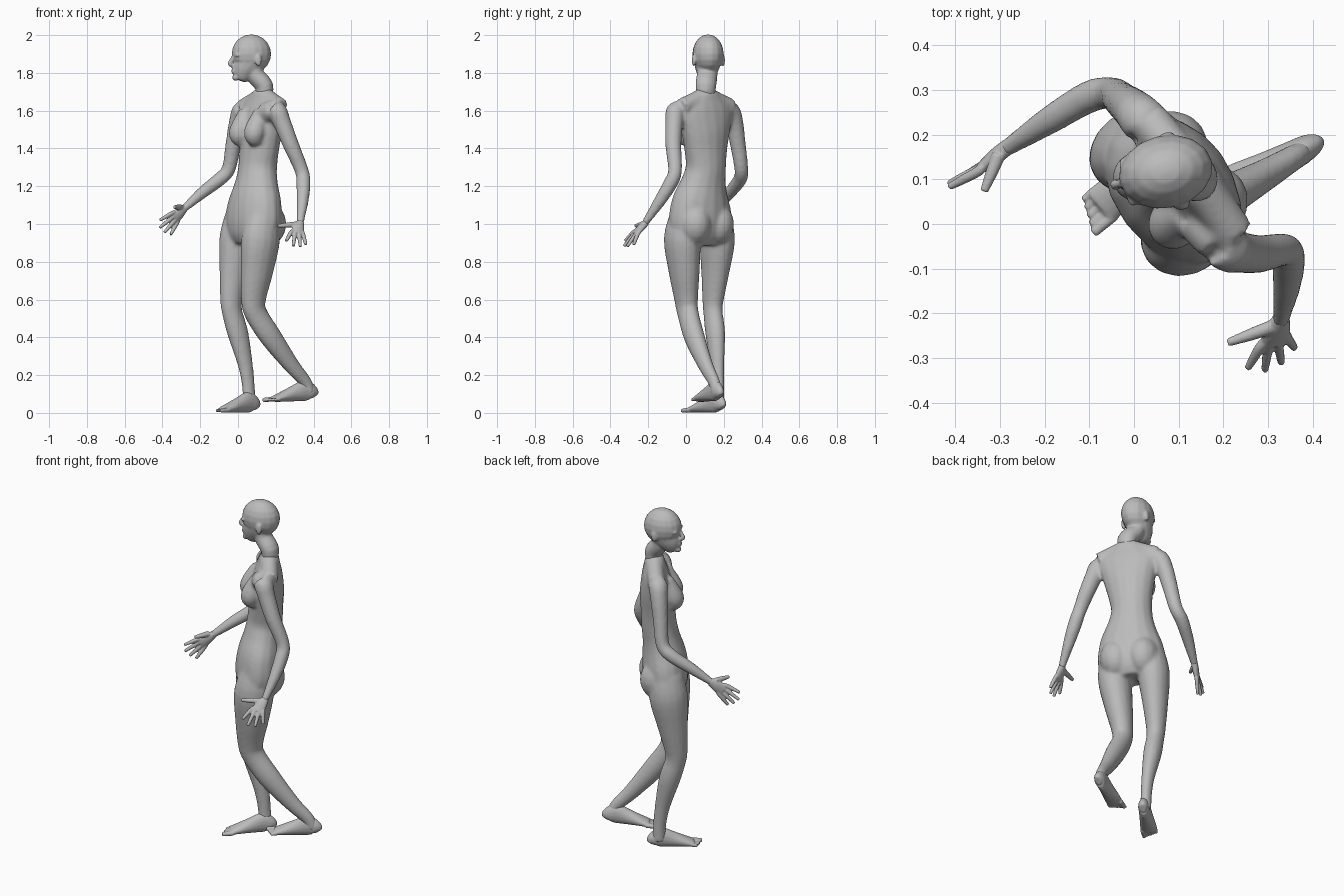
import bpy, bmesh, math
from mathutils import Vector, Matrix

cube = bpy.data.objects.get("Cube")
if cube:
    bpy.data.objects.remove(cube, do_unlink=True)

GREY = (0.5, 0.5, 0.5, 1)
skin = bpy.data.materials.new("grey skin")
skin.use_nodes = True
skin.diffuse_color = GREY
skin.node_tree.nodes["Principled BSDF"].inputs["Base Color"].default_value = GREY

UP = Vector((0, 0, 1))
FACING = Vector((-.8, -.6, 0)).normalized()
RIGHT = FACING.cross(UP)
GAZE = Vector((-.97, -.22, 0)).normalized()
HEAD_RIGHT = GAZE.cross(UP)
BOTH_SIDES = (RIGHT, -RIGHT)


def spline(before, start, end, after, t):
    """Catmull-Rom point between start and end."""
    return start + (end - before) * t / 2 + (before - start * 2.5 + end * 2 - after / 2) * t * t \
        + (start * 3 - before - end * 3 + after) * t ** 3 / 2


def loft(mesh, rows, side=RIGHT, depth=1.0, sides=16, steps=4):
    """Tube through (point, half width[, half depth]) rows; depth scales width by default."""
    knots = []
    for point, width, *thick in rows:
        knots.append(Vector((*point, width, thick[0] if thick else width * depth)))
    padded = [knots[0], *knots, knots[-1]]
    path = [spline(*padded[i:i + 4], k / steps)
            for i in range(len(knots) - 1) for k in range(steps)] + [knots[-1]]
    rings = []
    for i, knot in enumerate(path):
        ahead, behind = path[min(i + 1, len(path) - 1)], path[max(i - 1, 0)]
        along = (ahead - behind).to_3d().normalized()
        across = (side - along * side.dot(along)).normalized()
        normal = along.cross(across)
        ring = []
        for k in range(sides):
            angle = math.tau * k / sides
            offset = across * knot[3] * math.cos(angle) + normal * knot[4] * math.sin(angle)
            ring.append(mesh.verts.new(knot.to_3d() + offset))
        rings.append(ring)
    for lower, upper in zip(rings, rings[1:]):
        for k in range(sides):
            n = (k + 1) % sides
            mesh.faces.new((lower[k], lower[n], upper[n], upper[k]))
    mesh.faces.new(reversed(rings[0]))
    mesh.faces.new(rings[-1])


def blob(mesh, centre, size, forward=FACING):
    """Ellipsoid sized (sideways, forward, up)."""
    turn = Matrix((forward.cross(UP), forward, UP)).transposed().to_4x4()
    matrix = Matrix.Translation(centre) @ turn @ Matrix.Diagonal((*size, 1))
    bmesh.ops.create_uvsphere(mesh, u_segments=16, v_segments=10, radius=1, matrix=matrix)


def finish(mesh, name, voxel, smoothing):
    """Fuse the overlapping volumes into one soft surface."""
    bmesh.ops.recalc_face_normals(mesh, faces=mesh.faces)
    data = bpy.data.meshes.new(name)
    mesh.to_mesh(data)
    mesh.free()
    data.materials.append(skin)
    obj = bpy.data.objects.new(name, data)
    bpy.context.collection.objects.link(obj)
    remesh = obj.modifiers.new("fuse", 'REMESH')
    remesh.mode = 'VOXEL'
    remesh.voxel_size = voxel
    remesh.use_smooth_shade = True
    soften = obj.modifiers.new("soften", 'SMOOTH')
    soften.factor = 0.5
    soften.iterations = smoothing


def spine(height):
    """Centre of the trunk, leaning back a little above the hips."""
    lean = min(1, max(0, (height - 1.1) * 5))
    return Vector((.08 * height, .075 + .03 * lean, height))


# Body: torso and neck root, as (height, half width, half depth)
body = bmesh.new()
torso = [(.89, .13, .08), (.94, .17, .11), (1.02, .187, .125), (1.12, .17, .12), (1.22, .13, .103),
         (1.3, .113, .097), (1.4, .125, .094), (1.5, .147, .092), (1.6, .165, .075),
         (1.66, .125, .058), (1.7, .065, .05)]
loft(body, [(spine(height), width, depth) for height, width, depth in torso])

# Seat, bust, collar bones and the slopes from neck to shoulders
for outward in BOTH_SIDES:
    blob(body, spine(1) - FACING * .04 + outward * .075, (.09, .105, .115))
    breast = spine(1.48) + outward * .066
    loft(body, [(breast + FACING * .045 + UP * .12, .035), (breast + FACING * .075 + UP * .04, .054),
                (breast + FACING * .09 - UP * .01, .055), (breast + FACING * .07 - UP * .05, .036)])
    collar = spine(1.65)
    loft(body, [(collar + FACING * .045, .011), (collar + outward * .15, .014)], UP)
    neck, cap = spine(1.69), spine(1.62) + outward * .16
    loft(body, [(neck, .042), (neck.lerp(cap, .5) - UP * .005, .046), (cap, .046)], UP)

# Legs and arms, as (joint, half width)
right_leg = [((.01, .16, 1.05), .07), ((0, .165, .92), .088), ((-.02, .155, .75), .07),
             ((-.035, .143, .6), .053), ((-.03, .143, .53), .048), ((0, .155, .42), .049),
             ((.04, .165, .25), .035), ((.056, .17, .13), .03), ((.06, .17, .04), .031)]
left_leg = [((.13, -.01, 1.05), .07), ((.12, -.02, .92), .091), ((.1, -.01, .75), .077),
            ((.083, 0, .61), .06), ((.093, .01, .53), .053), ((.175, .045, .4), .051),
            ((.285, .105, .25), .037), ((.36, .15, .16), .029), ((.38, .16, .1), .027)]
right_arm = [((.09, .155, 1.585), .06), ((.025, .228, 1.6), .054), ((0, .255, 1.54), .048),
             ((-.025, .275, 1.42), .042), ((-.05, .293, 1.29), .037), ((-.1, .285, 1.235), .037),
             ((-.19, .232, 1.165), .032), ((-.27, .18, 1.095), .022), ((-.295, .165, 1.075), .02)]
left_arm = [((.15, .015, 1.585), .06), ((.203, -.05, 1.6), .054), ((.232, -.062, 1.54), .048),
            ((.28, -.067, 1.42), .043), ((.338, -.058, 1.28), .037), ((.346, -.085, 1.21), .038),
            ((.342, -.14, 1.12), .032), ((.332, -.2, 1.03), .022), ((.328, -.22, 1), .02)]
for leg in (right_leg, left_leg):
    loft(body, leg, depth=1.2)
for arm in (right_arm, left_arm):
    loft(body, arm)
finish(body, "body", .009, 9)

# Head: skull, jaw and neck
head = bmesh.new()
blob(head, (.071, .117, 1.9), (.082, .107, .104), GAZE)
loft(head, [((.012, .1, 1.76), .022), ((.018, .102, 1.775), .037), ((.032, .107, 1.81), .056),
            ((.055, .112, 1.85), .07), ((.07, .115, 1.9), .08)], HEAD_RIGHT, 1.2)
loft(head, [(spine(1.66), .048), (spine(1.73), .055), ((.09, .112, 1.79), .055),
            ((.08, .115, 1.85), .055)], HEAD_RIGHT, .88)


def on_face(height, out=0.0, aside=0.0):
    """Point on the face, measured from the middle of its front."""
    return Vector((-.026, .092, height)) + GAZE * out + HEAD_RIGHT * aside


# Nose, lips and chin, then brow, eye and ear on each side
loft(head, [(on_face(1.89, -.004), .009), (on_face(1.865, .012), .01),
            (on_face(1.848, .016), .013), (on_face(1.838, .004), .011)], HEAD_RIGHT)
for lip in (1.804, 1.816):
    blob(head, on_face(lip, -.002), (.02, .011, .008), GAZE)
blob(head, on_face(1.775, -.014), (.024, .019, .017), GAZE)
for s in (-1, 1):
    blob(head, on_face(1.893, -.014, s * .03), (.028, .014, .009), GAZE)
    blob(head, on_face(1.872, -.021, s * .03), (.016, .014, .01), GAZE)
    blob(head, on_face(1.866, -.12, s * .08), (.009, .018, .032), GAZE)
finish(head, "head", .006, 4)


# Feet with toes
def foot(name, heel, toe, inner):
    heel, toe = Vector(heel), Vector(toe)
    ahead = toe - heel
    side = ahead.cross(UP).normalized()
    mesh = bmesh.new()
    shape = [(0, .015, .025), (.05, .028, .042), (.2, .032, .056), (.42, .037, .043),
             (.65, .044, .028), (.82, .046, .017)]
    loft(mesh, [(heel + ahead * t + UP * tall, wide, tall) for t, wide, tall in shape], side)
    for i in range(5):
        offset = side * inner * (.034 - .0175 * i)
        radius = .0105 if i else .014
        root = heel + ahead * .78 + offset + UP * .016
        end = heel + ahead * (1 - .028 * i) + offset + UP * .012
        loft(mesh, [(root, radius), (end, radius * .8)], side)
    finish(mesh, name, .005, 2)


foot("right_foot", (.098, .192, 0), (-.114, .005, 0), -1)
foot("left_foot", (.405, .18, .063), (.148, .05, .056), 1)


# Hands with fingers, index first
def hand(name, wrist, knuckles, across, tips, thumb):
    wrist, knuckles, across, thumb = map(Vector, (wrist, knuckles, across, thumb))
    mesh = bmesh.new()
    palm = wrist.lerp(knuckles, .5)
    loft(mesh, [(wrist, .02, .018), (palm, .031, .018), (knuckles, .036, .013)], across.normalized())
    for i, tip in enumerate(map(Vector, tips)):
        root = knuckles + across * (1 - i * 2 / 3)
        loft(mesh, [(wrist.lerp(root, .8), .011), (root, .0115), (root.lerp(tip, .5), .0105),
                    (tip, .008)], across)
    root = wrist.lerp(knuckles, .25) + across * .6
    loft(mesh, [(root, .016), (root.lerp(thumb, .5), .0135), (thumb, .009)], across)
    finish(mesh, name, .004, 2)


hand("left_hand", (.33, -.21, 1.01), (.312, -.268, .95), (-.032, -.012, .004),
     [(.255, -.323, .91), (.293, -.328, .883), (.33, -.312, .88), (.36, -.278, .89)], (.21, -.266, .99))
hand("right_hand", (-.28, .175, 1.087), (-.338, .13, 1.03), (-.014, -.014, .026),
     [(-.414, .083, 1.02), (-.415, .09, .98), (-.39, .1, .955), (-.357, .113, .943)], (-.336, .073, 1.09))
